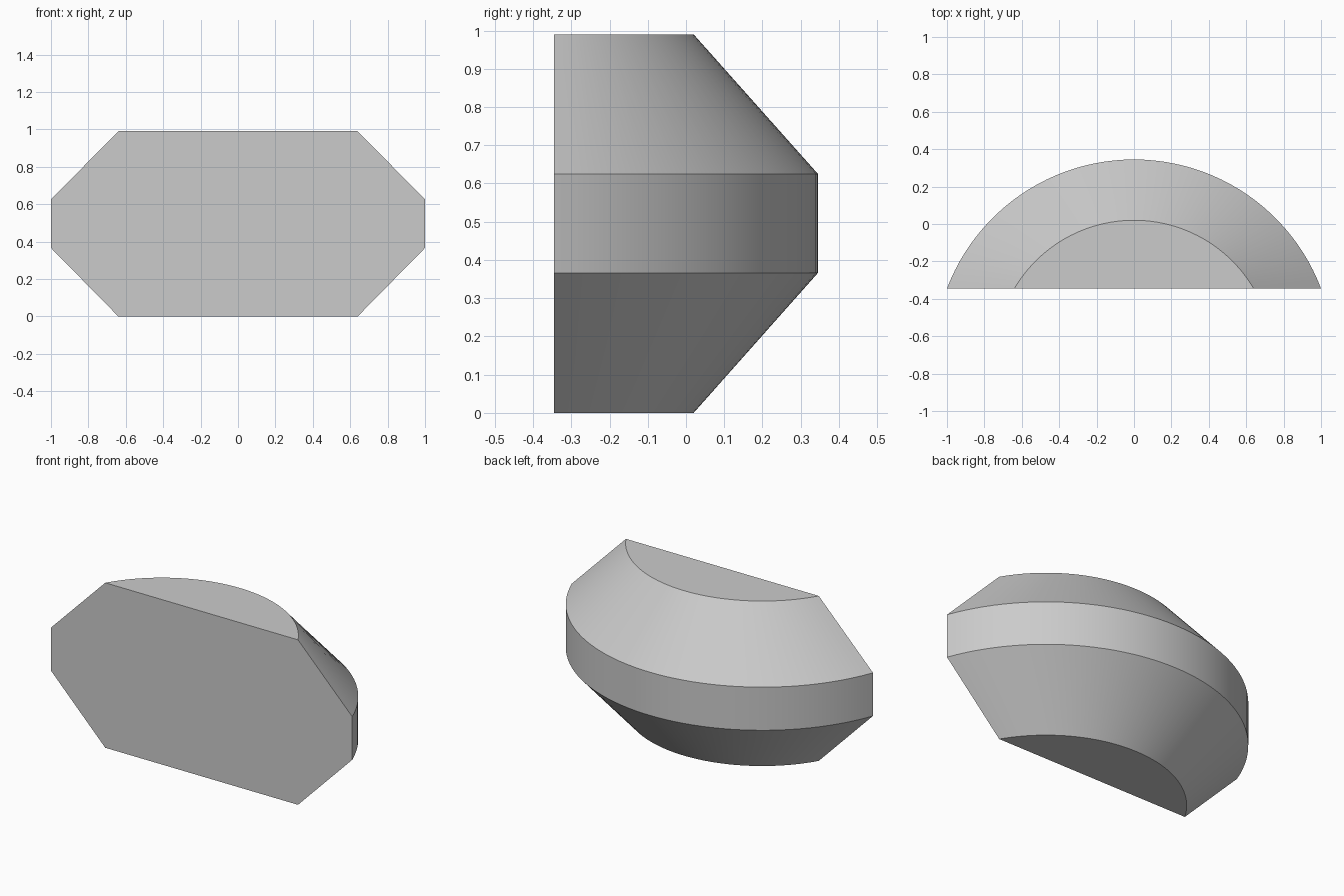
import bpy, bmesh, math

cube = bpy.data.objects.get("Cube")
if cube:
    bpy.data.objects.remove(cube, do_unlink=True)

FRONT_Y = -0.345   # flat front plane
SEGMENTS = 48

# Light grey surface
grey = bpy.data.materials.new("light_grey")
grey.use_nodes = True
colour = (0.6, 0.6, 0.6, 1.0)
grey.diffuse_color = colour
grey.node_tree.nodes["Principled BSDF"].inputs["Base Color"].default_value = colour


def arc(half_width, back_y, z):
    """Points of a circular arc that starts and ends on the front plane."""
    rise = back_y - FRONT_Y
    radius = (half_width ** 2 + rise ** 2) / (2 * rise)
    centre_y = back_y - radius
    start = math.atan2(FRONT_Y - centre_y, half_width)
    points = []
    for i in range(SEGMENTS + 1):
        a = start + (math.pi - 2 * start) * i / SEGMENTS
        points.append((radius * math.cos(a), centre_y + radius * math.sin(a), z))
    return points


# Levels from bottom to top: half width, rearmost y, height
levels = [(0.64, 0.02, 0.0), (1.0, 0.345, 0.366),
          (1.0, 0.345, 0.625), (0.64, 0.02, 0.99)]

bm = bmesh.new()
rings = [[bm.verts.new(p) for p in arc(*level)] for level in levels]

# Curved bands
for low, high in zip(rings, rings[1:]):
    for i in range(SEGMENTS):
        bm.faces.new((low[i], low[i + 1], high[i + 1], high[i]))

# Flat bottom, top and eight-sided front
bm.faces.new(rings[0])
bm.faces.new(rings[-1])
bm.faces.new([r[0] for r in rings] + [r[-1] for r in reversed(rings)])
bmesh.ops.recalc_face_normals(bm, faces=bm.faces)

mesh = bpy.data.meshes.new("bevelled_half_round_body")
bm.to_mesh(mesh)
bm.free()
mesh.materials.append(grey)
body = bpy.data.objects.new("bevelled_half_round_body", mesh)
bpy.context.collection.objects.link(body)

# Smooth round the curve, crisp between bands
bpy.ops.object.select_all(action='DESELECT')
body.select_set(True)
bpy.context.view_layer.objects.active = body
bpy.ops.object.shade_smooth_by_angle(angle=math.radians(25))
